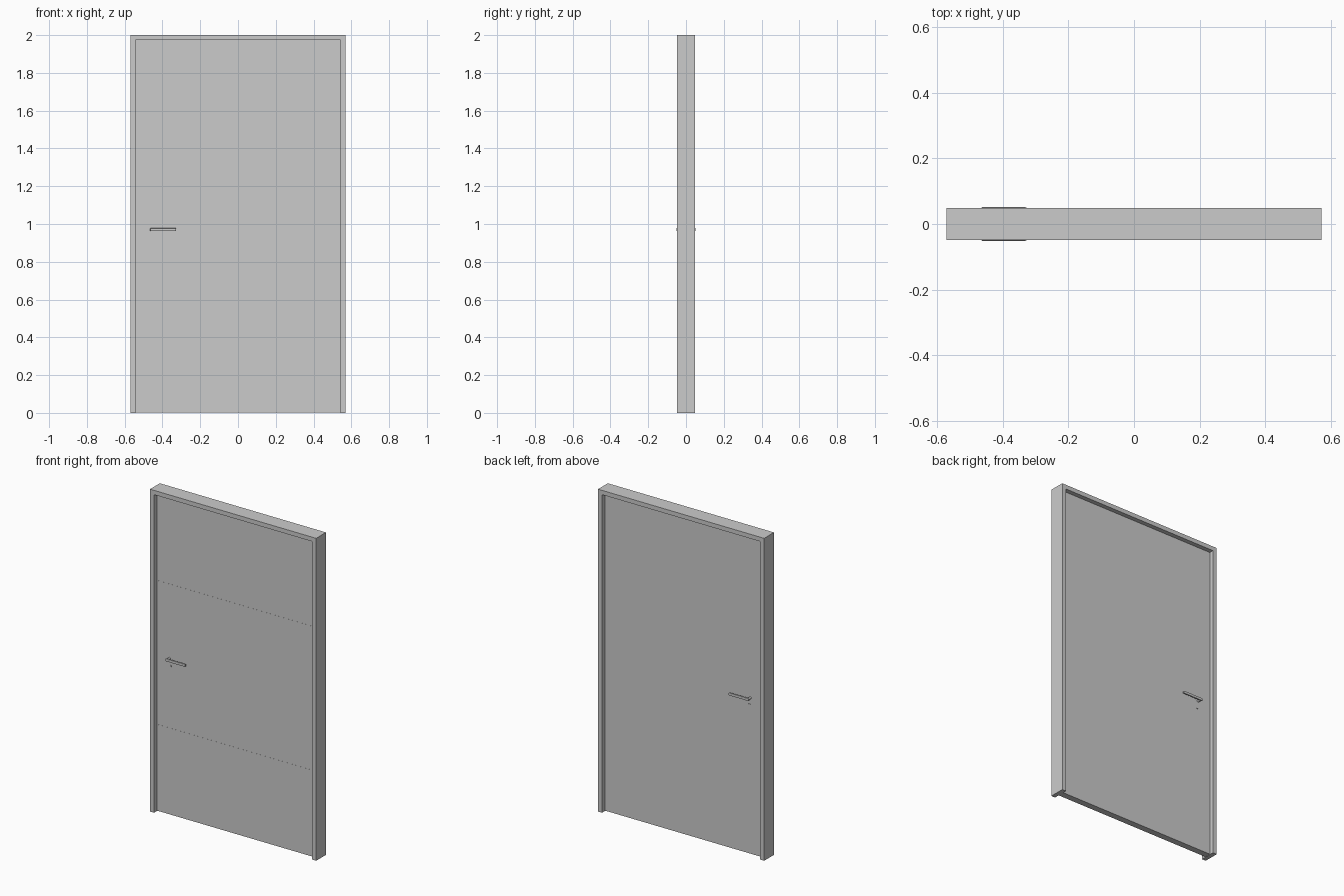
import bpy, bmesh, math
from mathutils import Matrix

if "Cube" in bpy.data.objects:
    bpy.data.objects.remove(bpy.data.objects["Cube"])

W, H = 0.57, 2.0           # frame half width, height
JAMB, DEPTH = 0.027, 0.048  # frame face width, half depth
LEAF = 0.02                # leaf half thickness


def finish(name, bm):
    bmesh.ops.recalc_face_normals(bm, faces=bm.faces)
    mesh = bpy.data.meshes.new(name)
    bm.to_mesh(mesh)
    bm.free()
    obj = bpy.data.objects.new(name, mesh)
    bpy.context.collection.objects.link(obj)
    return obj


def box(name, x0, x1, y0, y1, z0, z1, bevel=0):
    bm = bmesh.new()
    bmesh.ops.create_cube(bm, size=1, matrix=Matrix.LocRotScale(
        ((x0 + x1) / 2, (y0 + y1) / 2, (z0 + z1) / 2), None,
        (x1 - x0, y1 - y0, z1 - z0)))
    obj = finish(name, bm)
    if bevel:
        mod = obj.modifiers.new("bevel", 'BEVEL')
        mod.width, mod.segments = bevel, 2
    return obj


def rod(name, x, z, r, y0, y1):
    bm = bmesh.new()
    bmesh.ops.create_cone(bm, cap_ends=True, segments=24, radius1=r, radius2=r,
                          depth=abs(y1 - y0),
                          matrix=Matrix.Translation((x, (y0 + y1) / 2, z))
                          @ Matrix.Rotation(math.pi / 2, 4, 'X'))
    obj = finish(name, bm)
    for p in obj.data.polygons:
        p.use_smooth = len(p.vertices) == 4
    return obj


# Frame: one U-shaped profile extruded through the wall depth
i = W - JAMB
outline = [(-W, 0), (-W, H), (W, H), (W, 0), (i, 0), (i, H - JAMB), (-i, H - JAMB), (-i, 0)]
bm = bmesh.new()
face = bm.faces.new([bm.verts.new((x, -DEPTH, z)) for x, z in outline])
ext = bmesh.ops.extrude_face_region(bm, geom=[face])
bmesh.ops.translate(bm, vec=(0, 2 * DEPTH, 0),
                    verts=[v for v in ext["geom"] if isinstance(v, bmesh.types.BMVert)])
finish("door_frame", bm)

# Leaf set back from both faces of the frame
box("door_leaf", -i, i, -LEAF, LEAF, 0.003, H - JAMB)

# Thin flush inlay strips across the front
for n, z in (("lower", 0.535), ("upper", 1.428)):
    box(n + "_inlay", -i, i, -LEAF - 0.0006, -LEAF + 0.001, z - 0.004, z + 0.004)

# Lever handle, neck and keyhole cover on both faces
for side, s in (("front", -1), ("back", 1)):
    y0, y1 = sorted((s * 0.041, s * 0.051))
    box(side + "_lever", -0.465, -0.327, y0, y1, 0.962, 0.978, 0.003)
    rod(side + "_lever_neck", -0.456, 0.97, 0.007, s * LEAF, s * 0.044)
    rod(side + "_keyhole_cover", -0.45, 0.925, 0.007, s * LEAF, s * (LEAF + 0.002))
